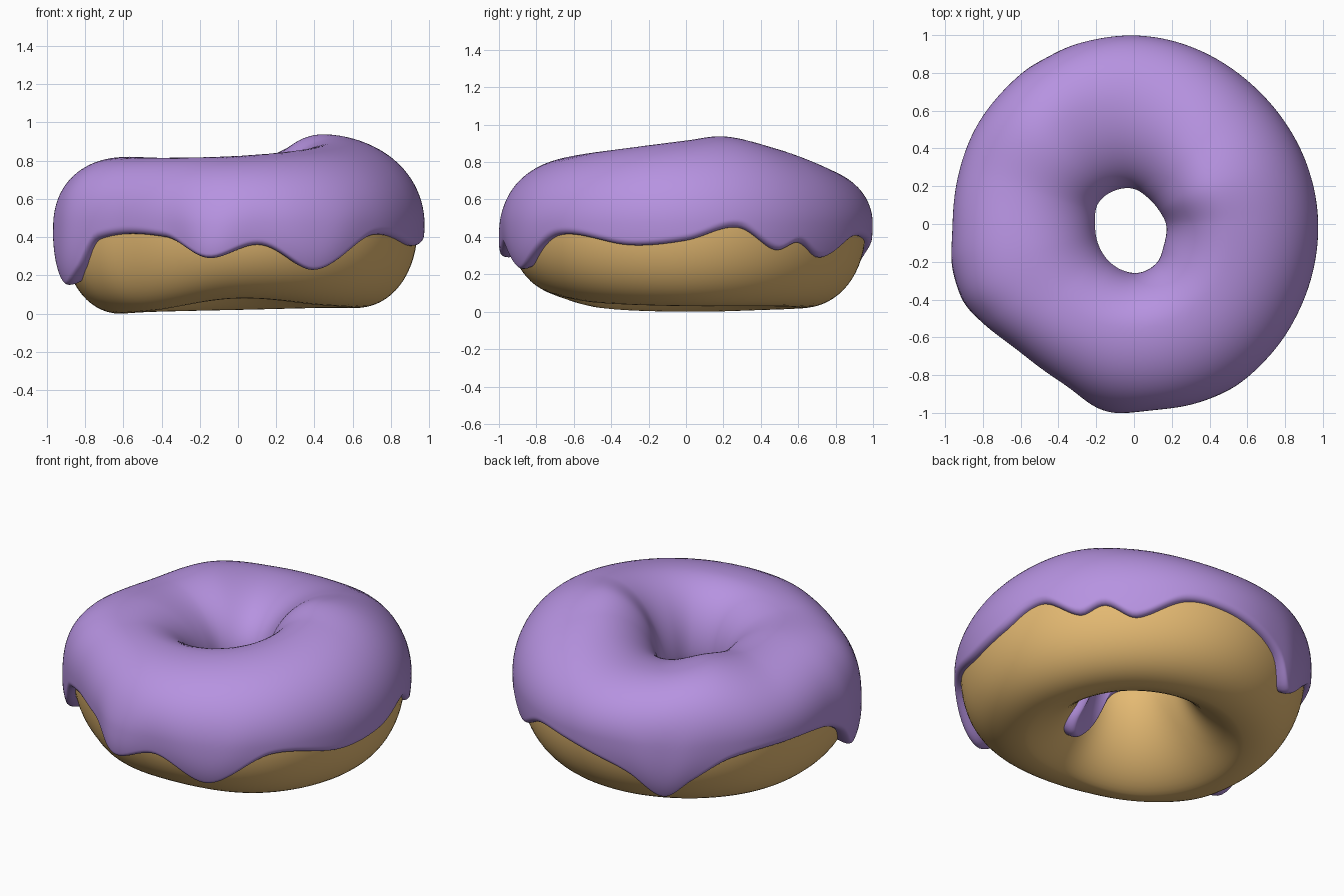
import bpy, math
from mathutils import Vector

if "Cube" in bpy.data.objects:
    bpy.data.objects.remove(bpy.data.objects["Cube"])


def ring(points):
    """Smooth periodic curve through (degrees, value) points."""
    n = len(points)
    def p(i):
        return points[i % n][0] + 360 * (i // n), points[i % n][1]
    def f(deg):
        deg %= 360
        i = max(k for k in range(-1, n) if p(k)[0] <= deg)
        (a0, v0), (a1, v1), (a2, v2), (a3, v3) = p(i - 1), p(i), p(i + 1), p(i + 2)
        h = a2 - a1
        m1, m2 = (v2 - v0) / (a2 - a0) * h, (v3 - v1) / (a3 - a1) * h
        t = (deg - a1) / h
        return ((2*t**3 - 3*t*t + 1) * v1 + (t**3 - 2*t*t + t) * m1
                + (3*t*t - 2*t**3) * v2 + (t**3 - t*t) * m2)
    return f


# Uneven dough shape by angle: outer and hole radius, top and bottom height
outer = ring([(0, .94), (45, .93), (90, .963), (120, .955), (145, .948), (165, .93), (180, .925),
              (192, .937), (203, .945), (213, .915), (228, .873), (245, .885), (265, .938),
              (295, .965), (315, .965), (335, .95)])
hole = ring([(0, .205), (30, .185), (60, .19), (90, .22), (115, .235), (150, .25),
             (180, .235), (210, .245), (240, .27), (270, .295), (300, .275), (330, .225)])
top = ring([(0, .88), (25, .902), (50, .85), (85, .755), (110, .745), (137, .783),
            (163, .76), (195, .785), (225, .78), (270, .79), (315, .828)])
bottom = ring([(0, .03), (45, .03), (90, .02), (135, .01), (180, 0), (225, .018),
               (270, .08), (315, .045)])
# Radius of the upper crest and squareness of the upper shoulder
crest = ring([(0, .51), (30, .48), (75, .57), (120, .66), (160, .58), (205, .59),
              (260, .56), (305, .55)])
square = ring([(0, 2), (60, 2), (120, 2.15), (160, 2.05), (203, 2.35), (250, 2.15)])
# Height of the icing's wavy outer edge and its edge inside the hole
edge_out = ring([(0, .38), (17, .45), (31, .33), (40, .37), (51, .29), (68, .40), (82, .39),
                 (97, .33), (106, .27), (117, .15), (127, .25), (140, .37), (160, .40),
                 (180, .38), (189, .31), (199, .17), (208, .24), (217, .39), (245, .40),
                 (261, .30), (277, .36), (295, .24), (316, .41), (342, .355)])
edge_in = ring([(0, .45), (60, .47), (120, .47), (180, .50), (245, .50), (260, .44),
                (276, .25), (294, .18), (312, .22), (328, .41)])
# Drips swell outward: angle, extra thickness, half width
DRIPS = [(118, .03, 10), (200, .045, 10), (262, .05, 9), (296, .025, 11)]
MID, CREST_LOW, THICK = .47, .61, .035
N_OUT, N_IN = 2.15, 1.6


def shape(deg):
    return outer(deg), hole(deg), top(deg), bottom(deg), crest(deg), square(deg)


def section(s, phi):
    """Cross-section (radius, z); phi 0 outside, 90 deg top, 180 deg hole."""
    ro, ri, zt, zb, ct, sq = s
    c, d = math.cos(phi), math.sin(phi)
    n = (sq if c > 0 else 2) if d >= 0 else (N_OUT if c > 0 else N_IN)
    c = math.copysign(abs(c) ** (2 / n), c)
    d = math.copysign(abs(d) ** (2 / n), d)
    mid = ct if d >= 0 else CREST_LOW
    r = mid + c * ((ro - mid) if c > 0 else (mid - ri))
    return r, MID + d * ((zt - MID) if d > 0 else (MID - zb))


def point(s, deg, phi):
    r, z = section(s, phi)
    a = math.radians(deg)
    return Vector((r * math.cos(a), r * math.sin(a), z))


def make_grid(name, rows, closed, color):
    n, m = len(rows), len(rows[0])
    faces = []
    for i in range(n):
        k = (i + 1) % n
        for j in range(m if closed else m - 1):
            l = (j + 1) % m
            faces.append((i * m + j, k * m + j, k * m + l, i * m + l))
    mesh = bpy.data.meshes.new(name)
    mesh.from_pydata([v for row in rows for v in row], [], faces)
    mesh.polygons.foreach_set("use_smooth", [True] * len(faces))
    mat = bpy.data.materials.new(name + "_color")
    mat.diffuse_color = color
    mat.use_nodes = True
    mat.node_tree.nodes["Principled BSDF"].inputs["Base Color"].default_value = mat.diffuse_color
    mesh.materials.append(mat)
    obj = bpy.data.objects.new(name, mesh)
    bpy.context.collection.objects.link(obj)
    return obj


# Dough ring
dough = []
for i in range(120):
    deg = i * 3
    s = shape(deg)
    dough.append([point(s, deg, math.tau * j / 64) for j in range(64)])
make_grid("dough", dough, True, (.78, .49, .17, 1))


# Icing shell: offset from the dough, rounded down to the dough at both edges
def edge_phi(s, z, n):
    if z > MID:
        return -math.asin((z - MID) / (s[2] - MID))
    return math.asin(min(1, (MID - z) / (MID - s[3])) ** (n / 2))


icing = []
STEPS = 72
for i in range(240):
    deg = i * 1.5
    s, s0, s1 = shape(deg), shape(deg - 1), shape(deg + 1)
    a = -edge_phi(s, edge_out(deg), N_OUT)
    b = math.pi + edge_phi(s, edge_in(deg), N_IN)
    swell = sum(amp * math.exp(-(((deg - c + 180) % 360 - 180) / w) ** 2) for c, amp, w in DRIPS)
    swell_in = .03 * math.exp(-((deg - 295) / 18) ** 2)
    row = []
    for j in range(STEPS + 1):
        t = j / STEPS
        t = t - .85 * math.sin(math.tau * t) / math.tau   # denser near the edges
        phi = a + (b - a) * t
        along = point(s, deg, phi + .02) - point(s, deg, phi - .02)
        around = point(s1, deg + 1, phi) - point(s0, deg - 1, phi)
        normal = around.cross(along).normalized()
        d_out, d_in = (phi - a) * .42, (b - phi) * .38
        e = min(1, min(d_out, d_in) / .035)
        lip = math.sqrt(max(0, 1 - (1 - e) ** 2))
        thick = (THICK + swell * math.exp(-(d_out / .22) ** 2)
                 + swell_in * math.exp(-(d_in / .15) ** 2))
        row.append(point(s, deg, phi) + normal * (thick * lip - .004 * (1 - lip)))
    icing.append(row)
make_grid("icing", icing, False, (.47, .29, .75, 1))
